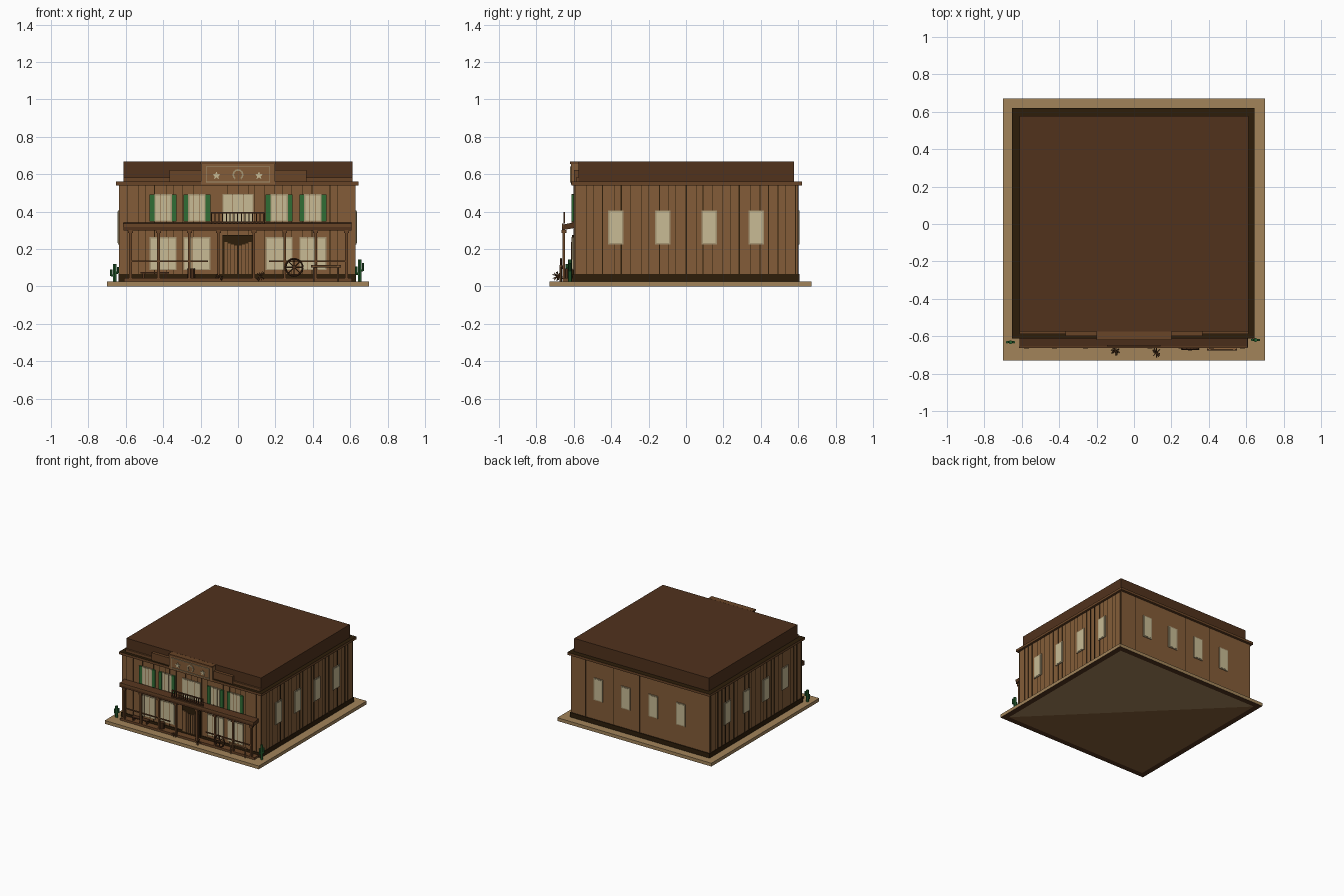
import bpy, bmesh, math, random
from mathutils import Matrix, Vector

random.seed(4)
cube = bpy.data.objects.get("Cube")
if cube:
    bpy.data.objects.remove(cube)


def material(name, rgb):
    m = bpy.data.materials.new(name)
    m.use_nodes = True
    m.diffuse_color = (*rgb, 1)
    b = m.node_tree.nodes["Principled BSDF"]
    b.inputs["Base Color"].default_value = (*rgb, 1)
    b.inputs["Roughness"].default_value = 0.9
    return m


SAND = material("sand", (0.36, 0.23, 0.102))
WALL = material("wall_wood", (0.23, 0.108, 0.04))
ROOF = material("roof_brown", (0.082, 0.032, 0.012))
TRIM = material("trim_brown", (0.14, 0.058, 0.02))
DARK = material("dark_wood", (0.026, 0.0125, 0.003))
PANE = material("window_cream", (0.58, 0.5, 0.3))
GREEN = material("shutter_green", (0.03, 0.155, 0.036))
CACTUS = material("cactus_green", (0.02, 0.12, 0.03))
PALE = material("pale_trim", (0.38, 0.3, 0.17))


def finish(name, bm, *mats):
    bmesh.ops.recalc_face_normals(bm, faces=bm.faces[:])
    me = bpy.data.meshes.new(name)
    bm.to_mesh(me)
    bm.free()
    for m in mats:
        me.materials.append(m)
    ob = bpy.data.objects.new(name, me)
    bpy.context.collection.objects.link(ob)
    return ob


def box(bm, x0, x1, y0, y1, z0, z1):
    m = Matrix.Translation(((x0 + x1) / 2, (y0 + y1) / 2, (z0 + z1) / 2))
    m = m @ Matrix.Diagonal((x1 - x0, y1 - y0, z1 - z0, 1))
    bmesh.ops.create_cube(bm, size=1, matrix=m)


def boxes(name, mat, *dims):
    bm = bmesh.new()
    for d in dims:
        box(bm, *d)
    return finish(name, bm, mat)


def rod(bm, a, b, r, sides=8):
    a, b = Vector(a), Vector(b)
    rot = (b - a).to_track_quat('Z', 'Y').to_matrix().to_4x4()
    bmesh.ops.create_cone(bm, cap_ends=True, segments=sides, radius1=r, radius2=r,
                          depth=(b - a).length, matrix=Matrix.Translation((a + b) / 2) @ rot)


def plate(bm, cx, cz, polar):
    # Flat ornament on the sign from (radius, angle) pairs
    ring = [bm.verts.new((cx + r * math.cos(a), -0.621, cz + r * math.sin(a))) for r, a in polar]
    res = bmesh.ops.extrude_face_region(bm, geom=[bm.faces.new(ring)])
    moved = [v for v in res["geom"] if isinstance(v, bmesh.types.BMVert)]
    bmesh.ops.translate(bm, verts=moved, vec=(0, 0.008, 0))


# Ground slab with a dark rim underneath and a two-tone underside
bm = bmesh.new()
box(bm, -0.7, 0.7, -0.73, 0.67, 0, 0.027)
under = min(bm.faces, key=lambda f: f.calc_center_median().z)
rim = bmesh.ops.inset_region(bm, faces=[under], thickness=0.065)["faces"]
for f in rim:
    f.material_index = 1
corners = sorted(under.verts, key=lambda v: v.co.x - v.co.y)
bmesh.ops.connect_verts(bm, verts=[corners[0], corners[-1]])
for f in bm.faces:
    c = f.calc_center_median()
    if len(f.verts) == 3 and c.x + c.y < -0.03:
        f.material_index = 2
finish("ground_slab", bm, SAND, ROOF, WALL)

# Building body
boxes("walls", WALL, (-0.635, 0.627, -0.6, 0.6, 0.02, 0.545))
boxes("base_skirt", DARK, (-0.638, 0.63, -0.606, 0.606, 0.027, 0.065))
boxes("roof_block", ROOF, (-0.612, 0.612, -0.574, 0.577, 0.55, 0.667))
bm = bmesh.new()
box(bm, -0.652, 0.645, -0.613, 0.62, 0.54, 0.56)
for f in bm.faces:
    f.material_index = int(f.normal.z > 0.5)
finish("cornice", bm, TRIM, DARK)

# Plank seams, dense on front and sides, sparse on the back
seams = []
for i in range(25):
    p = -0.585 + i * 0.0487 + random.uniform(-0.008, 0.008)
    w = random.choice((0.0015, 0.002, 0.003))
    seams += [(-0.637, 0.629, p - w, p + w, 0.06, 0.542),
              (p - w / 2, p + w / 2, -0.602, -0.598, 0.06, 0.542)]
    if i % 5 == 2:
        seams.append((p - w / 2, p + w / 2, 0.598, 0.602, 0.06, 0.542))
boxes("plank_seams", DARK, *seams)

# Windows on the sides and back
side_panes, side_frames = [], []
for c in (-0.375, -0.125, 0.125, 0.375):
    for lst, h, g, d in ((side_panes, 0.033, 0.008, 0.008), (side_frames, 0.042, 0, 0.006)):
        z0, z1 = 0.225 + g, 0.407 - g
        lst += [(-0.635 - d, 0.627 + d, c - h, c + h, z0, z1), (c - h, c + h, 0.59, 0.6 + d, z0, z1)]
boxes("side_window_panes", PANE, *side_panes)
boxes("side_window_frames", PALE, *side_frames)

# Front windows, shutters and balcony door
panes, frames, bars, shutters = [], [], [], []


def front_window(c, h, z0, z1):
    panes.append((c - h + 0.006, c + h - 0.006, -0.609, -0.59, z0 + 0.006, z1 - 0.006))
    frames.append((c - h, c + h, -0.607, -0.59, z0, z1))
    for k in (-0.36, 0.36):
        bars.append((c + k * h - 0.0015, c + k * h + 0.0015, -0.611, -0.6, z0, z1))


for s in (-1, 1):
    for c in (0.22, 0.4):
        front_window(s * c, 0.046, 0.347, 0.493)
        front_window(s * c, 0.072, 0.088, 0.263)
        for t in (-1, 1):
            m = s * c + t * 0.059
            shutters.append((m - 0.013, m + 0.013, -0.612, -0.59, 0.348, 0.492))
front_window(0, 0.083, 0.34, 0.495)
boxes("front_window_panes", PANE, *panes)
boxes("front_window_frames", PALE, *frames)
boxes("front_window_bars", WALL, *bars)
boxes("shutters", GREEN, *shutters)

# Entrance with slatted swing doors
boxes("doorway", DARK, (-0.082, 0.082, -0.609, -0.59, 0.05, 0.275))
doors = []
for s in (-1, 1):
    for i in range(4):
        c = s * (0.012 + i * 0.0175)
        doors.append((c - 0.0075, c + 0.0075, -0.616, -0.606, 0.065, 0.218 + i * 0.006))
boxes("swing_doors", WALL, *doors)

# Porch: floor, sloped roof, posts and rails
boxes("porch_floor", TRIM, (-0.61, 0.61, -0.66, -0.6, 0.027, 0.045))
bm = bmesh.new()
box(bm, -0.612, 0.606, -0.662, -0.598, 0.3, 0.33)
for v in bm.verts:
    if v.co.y > -0.62:
        v.co.z += 0.012
finish("porch_roof", bm, ROOF)
boxes("porch_roof_edge", TRIM, (-0.614, 0.608, -0.664, -0.655, 0.318, 0.336))
posts = [(c - 0.007, c + 0.007, -0.66, -0.646, 0.03, 0.305)
         for c in (-0.575, -0.425, -0.26, -0.105, 0.085, 0.25, 0.415, 0.58)]
caps = [(p[0] - 0.006, p[1] + 0.006, -0.666, -0.64, 0.285, 0.302) for p in posts]
boxes("porch_posts", TRIM, *posts, *caps)
boxes("porch_rails", TRIM, (-0.575, -0.16, -0.657, -0.65, 0.13, 0.139),
      (0.165, 0.58, -0.657, -0.65, 0.13, 0.139))

# Balcony railing
rail = [(-0.145, 0.14, -0.656, -0.646, z, z + 0.007) for z in (0.34, 0.39)]
for i in range(15):
    c = -0.142 + i * 0.02
    rail.append((c - 0.003, c + 0.003, -0.654, -0.648, 0.335, 0.394))
boxes("balcony_railing", ROOF, *rail)

# Stepped parapet and sign board
boxes("parapet", TRIM, (-0.612, 0.612, -0.588, -0.57, 0.555, 0.582),
      (-0.367, 0.367, -0.598, -0.57, 0.555, 0.622))
boxes("sign_board", WALL, (-0.197, 0.197, -0.615, -0.575, 0.545, 0.663))
boxes("sign_top", TRIM, (-0.2, 0.2, -0.62, -0.575, 0.655, 0.667))
boxes("sign_frame", PALE, (-0.17, 0.17, -0.62, -0.612, 0.637, 0.641), (-0.17, 0.17, -0.62, -0.612, 0.556, 0.56),
      (-0.172, -0.168, -0.62, -0.612, 0.556, 0.641), (0.168, 0.172, -0.62, -0.612, 0.556, 0.641))

# Star and horseshoe ornaments
bm = bmesh.new()
for cx in (-0.115, 0.112):
    plate(bm, cx, 0.592, [(0.01 if i % 2 else 0.023, math.pi / 2 + i * math.pi / 5) for i in range(10)])
finish("sign_stars", bm, PANE)
bm = bmesh.new()
arc = [math.radians(-55 + i * 29) for i in range(11)]
plate(bm, 0, 0.597, [(0.03, a) for a in arc] + [(0.021, a) for a in reversed(arc)])
finish("sign_horseshoe", bm, PALE)

# Wagon wheel leaning on the rail
bm = bmesh.new()
hub = Vector((0.3, -0.668, 0.102))
tyre = [hub + Vector((0.046 * math.cos(i * math.pi / 8), 0, 0.046 * math.sin(i * math.pi / 8))) for i in range(16)]
for i, p in enumerate(tyre):
    rod(bm, p, tyre[(i + 1) % 16], 0.005, 4)
    if i % 2 == 0:
        rod(bm, hub, p, 0.003, 4)
rod(bm, hub - Vector((0, 0.008, 0)), hub + Vector((0, 0.008, 0)), 0.01)
finish("wagon_wheel", bm, ROOF)

# Hitching rail, bench and barrel
bm = bmesh.new()
rod(bm, (0.39, -0.67, 0.108), (0.55, -0.67, 0.108), 0.007, 6)
for x in (0.405, 0.535):
    rod(bm, (x, -0.67, 0.02), (x, -0.67, 0.115), 0.006, 6)
finish("hitching_rail", bm, WALL)
boxes("bench", ROOF, (-0.52, -0.37, -0.645, -0.612, 0.068, 0.076), (-0.51, -0.5, -0.64, -0.615, 0.04, 0.07),
      (-0.39, -0.38, -0.64, -0.615, 0.04, 0.07))
bm = bmesh.new()
rod(bm, (-0.25, -0.628, 0.04), (-0.25, -0.628, 0.095), 0.02, 10)
finish("barrel", bm, ROOF)

# Cacti with two bent arms
bm = bmesh.new()
for x, y, h in ((-0.66, -0.632, 0.095), (0.65, -0.62, 0.12)):
    rod(bm, (x, y, 0.02), (x, y, 0.025 + h), 0.011, 6)
    for s, k in ((-1, 0.35), (1, 0.5)):
        z = 0.025 + h * k
        rod(bm, (x, y, z), (x + s * 0.018, y, z), 0.006, 6)
        rod(bm, (x + s * 0.018, y, z - 0.004), (x + s * 0.018, y, z + h * 0.33), 0.007, 6)
finish("cacti", bm, CACTUS)

# Tumbleweeds made of crossing twigs
bm = bmesh.new()
for x, y, r in ((-0.1, -0.68, 0.023), (0.12, -0.688, 0.028)):
    c = Vector((x, y, 0.027 + r))
    for i in range(10):
        d = Vector([random.gauss(0, 1) for _ in range(3)]).normalized() * r
        rod(bm, c - d, c + d, 0.0018, 4)
finish("tumbleweeds", bm, TRIM)
